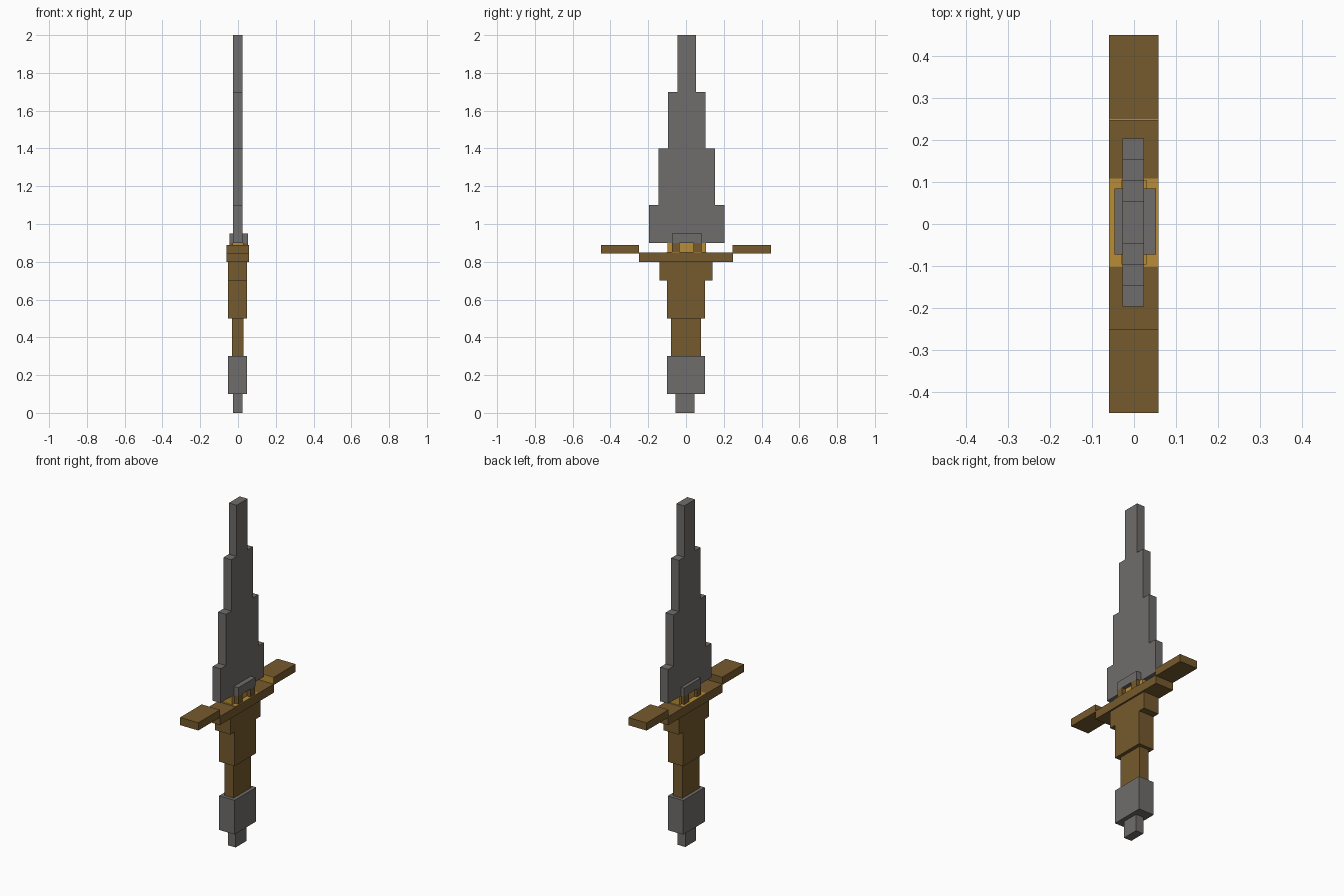
import bpy

cube = bpy.data.objects.get("Cube")
if cube:
    bpy.data.objects.remove(cube, do_unlink=True)


def material(name, rgb):
    m = bpy.data.materials.new(name)
    m.use_nodes = True
    m.diffuse_color = (*rgb, 1)
    bsdf = m.node_tree.nodes["Principled BSDF"]
    bsdf.inputs["Base Color"].default_value = (*rgb, 1)
    bsdf.inputs["Roughness"].default_value = 0.8
    return m


steel = material("steel grey", (0.16, 0.153, 0.145))
brown = material("leather brown", (0.18, 0.102, 0.027))
gold = material("gold", (0.48, 0.262, 0.037))


def box(name, mat, x, y, z):
    """Axis-aligned box from (low, high) ranges."""
    bpy.ops.mesh.primitive_cube_add(size=1)
    ob = bpy.context.object
    ob.name = ob.data.name = name
    for v in ob.data.vertices:
        v.co = [lo + (c + 0.5) * (hi - lo)
                for c, (lo, hi) in zip(v.co, (x, y, z))]
    ob.data.materials.append(mat)
    return ob


# Pommel
box("pommel_tip", steel, (-0.027, 0.023), (-0.055, 0.045), (0, 0.1))
box("pommel", steel, (-0.052, 0.048), (-0.1, 0.1), (0.1, 0.3))

# Stepped handle
box("grip", brown, (-0.032, 0.028), (-0.08, 0.08), (0.3, 0.5))
box("upper_grip", brown, (-0.052, 0.048), (-0.1, 0.1), (0.5, 0.7))
box("collar", brown, (-0.052, 0.048), (-0.14, 0.14), (0.7, 0.8))

# Cross guard with raised ends
guard_x = (-0.06, 0.058)
box("guard", brown, guard_x, (-0.25, 0.25), (0.8, 0.85))
box("guard_end_front", brown, guard_x, (-0.45, -0.25), (0.845, 0.89))
box("guard_end_back", brown, guard_x, (0.25, 0.45), (0.845, 0.89))
box("guard_inlay", gold, guard_x, (-0.102, 0.108), (0.85, 0.853))
box("guard_end_inlay", gold, guard_x, (0.247, 0.25), (0.85, 0.89))

# Blade socket: gold core, brown legs and steel cap
box("socket_core", gold, (-0.03, 0.03), (-0.097, 0.105), (0.85, 0.9))
for name, y in (("front", (-0.073, -0.035)), ("back", (0.04, 0.083))):
    box("socket_leg_" + name, brown, (-0.046, 0.053), y, (0.85, 0.9))
box("socket_cap", steel, (-0.046, 0.053), (-0.073, 0.085), (0.9, 0.95))

# Blade narrows in four steps
steps = [(0.2, 0.9, 1.1), (0.15, 1.1, 1.4), (0.1, 1.4, 1.7), (0.05, 1.7, 2.0)]
for i, (half, low, high) in enumerate(steps, 1):
    box(f"blade_step_{i}", steel, (-0.027, 0.024),
        (0.004 - half, 0.004 + half), (low, high))
